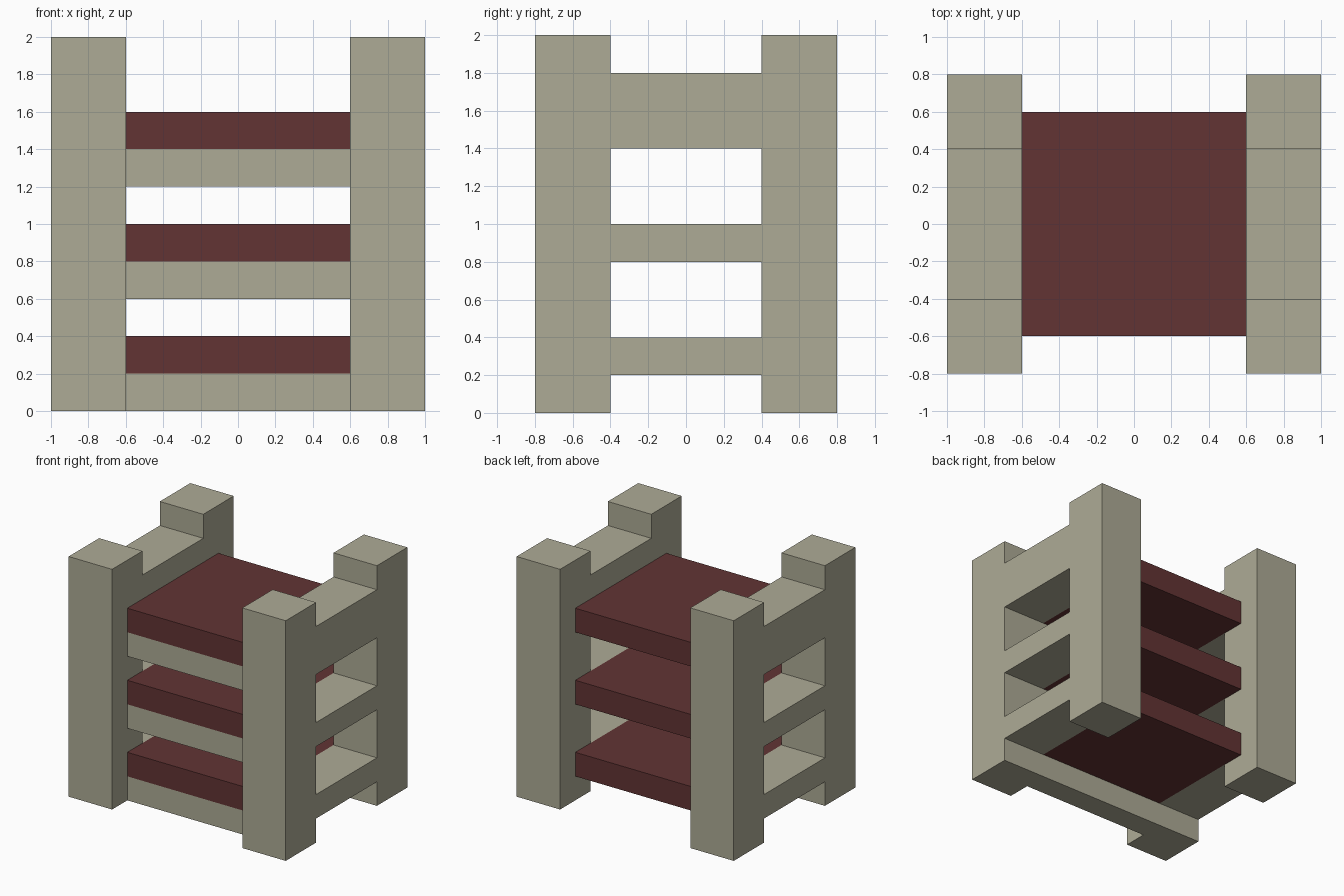
import bpy
import bmesh

if "Cube" in bpy.data.objects:
    bpy.data.objects.remove(bpy.data.objects["Cube"], do_unlink=True)


def make_material(name, color):
    mat = bpy.data.materials.new(name)
    mat.use_nodes = True
    mat.diffuse_color = color
    mat.node_tree.nodes["Principled BSDF"].inputs["Base Color"].default_value = color
    return mat


def make_object(name, bm, mat):
    mesh = bpy.data.meshes.new(name)
    bm.to_mesh(mesh)
    bm.free()
    mesh.materials.append(mat)
    obj = bpy.data.objects.new(name, mesh)
    bpy.context.collection.objects.link(obj)
    return obj


def box(name, low, high, mat):
    bm = bmesh.new()
    bmesh.ops.create_cube(bm, size=1)
    for v in bm.verts:
        v.co = [l + (c + 0.5) * (h - l) for c, l, h in zip(v.co, low, high)]
    return make_object(name, bm, mat)


beige = make_material("beige frame", (0.423, 0.407, 0.305, 1))
maroon = make_material("maroon shelf", (0.122, 0.034, 0.034, 1))

# Ladder-shaped side: two posts joined by rails in every other height band
post_inner, post_outer = 0.4, 0.8
levels = [0, 0.2, 0.4, 0.8, 1.0, 1.4, 1.8, 2.0]
columns = [-post_outer, -post_inner, post_inner, post_outer]
bm = bmesh.new()
for band, (z0, z1) in enumerate(zip(levels, levels[1:])):
    for col, (y0, y1) in enumerate(zip(columns, columns[1:])):
        if col != 1 or band % 2:
            corners = [(y0, z0), (y1, z0), (y1, z1), (y0, z1)]
            bm.faces.new([bm.verts.new((0.8, y, z)) for y, z in corners])
bmesh.ops.remove_doubles(bm, verts=bm.verts, dist=0.001)
sides = make_object("side_frames", bm, beige)
thick = sides.modifiers.new("thickness", 'SOLIDIFY')
thick.thickness = 0.4
thick.offset = 0
sides.modifiers.new("mirror", 'MIRROR')

# Shelves, each carried by a front crossbar
for name, z in (("lower", 0.2), ("middle", 0.8), ("upper", 1.4)):
    box(name + "_shelf", (-0.6, -0.6, z), (0.6, 0.6, z + 0.2), maroon)
    box(name + "_crossbar", (-0.6, -0.6, z - 0.2), (0.6, -0.4, z), beige)
